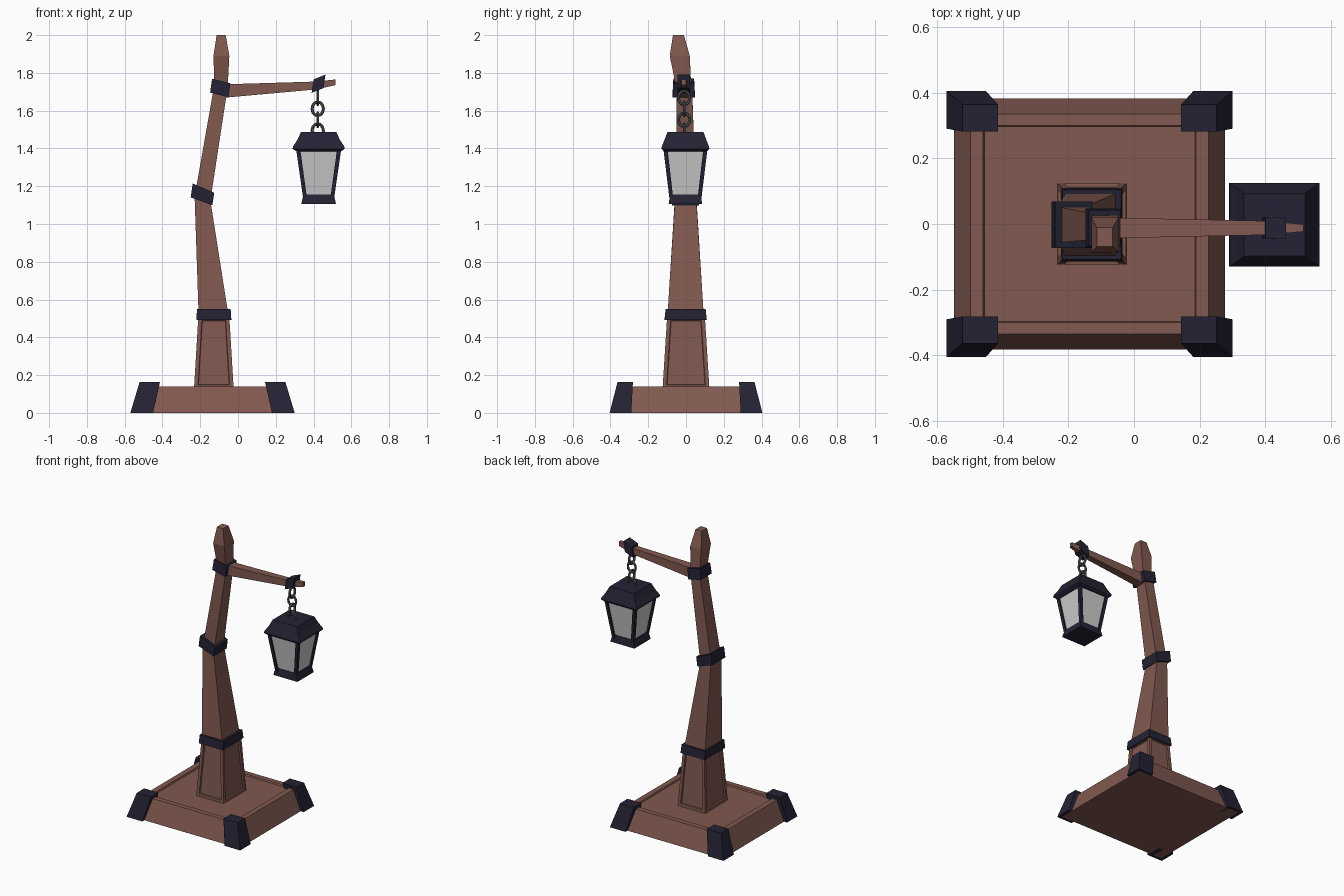
import bpy, bmesh
from math import sin, cos, radians, pi
from mathutils import Matrix

if "Cube" in bpy.data.objects:
    bpy.data.objects.remove(bpy.data.objects["Cube"])


def material(name, rgb):
    m = bpy.data.materials.new(name)
    m.diffuse_color = (*rgb, 1)
    m.use_nodes = True
    m.node_tree.nodes["Principled BSDF"].inputs["Base Color"].default_value = m.diffuse_color
    return m


WOOD = material("wood", (0.22, 0.10, 0.08))
IRON = material("dark_iron", (0.018, 0.016, 0.034))
STEEL = material("chain_steel", (0.09, 0.10, 0.10))


def finish(name, bm, mat):
    bmesh.ops.recalc_face_normals(bm, faces=bm.faces)
    me = bpy.data.meshes.new(name)
    bm.to_mesh(me)
    bm.free()
    ob = bpy.data.objects.new(name, me)
    bpy.context.collection.objects.link(ob)
    if mat:
        me.materials.append(mat)
    return ob


def loft(name, rings, mat, panel=None):
    """Skin rectangles (cx, cy, cz, half_a, half_y, tilt); tilt turns side a from x towards z."""
    bm = bmesh.new()
    loops = []
    for cx, cy, cz, ha, hy, tilt in rings:
        c, s = cos(radians(tilt)), sin(radians(tilt))
        loops.append([bm.verts.new((cx + a * ha * c, cy + b * hy, cz + a * ha * s))
                      for a, b in ((-1, -1), (1, -1), (1, 1), (-1, 1))])
    sides = []
    for lo, hi in zip(loops, loops[1:]):
        for i in range(4):
            j = (i + 1) % 4
            sides.append(bm.faces.new((lo[i], lo[j], hi[j], hi[i])))
    bm.faces.new(loops[0][::-1])
    bm.faces.new(loops[-1])
    bmesh.ops.recalc_face_normals(bm, faces=bm.faces)
    if panel:
        bmesh.ops.inset_individual(bm, faces=sides, thickness=panel[0], use_even_offset=True)
        bmesh.ops.inset_individual(bm, faces=sides, thickness=0.004, depth=-panel[1])
    return finish(name, bm, mat)


# Base with a shallow recessed top
BX = -0.135
loft("base", [(BX, 0, 0, 0.412, 0.382, 0), (BX, 0, 0.14, 0.362, 0.335, 0),
              (BX, 0, 0.14, 0.324, 0.3, 0), (BX, 0, 0.13, 0.32, 0.296, 0)], WOOD)

# Iron corner caps
for sx, nx in ((-1, "left"), (1, "right")):
    for sy, ny in ((-1, "front"), (1, "back")):
        loft(f"corner_cap_{ny}_{nx}",
             [(BX + sx * 0.375, sy * 0.347, 0, 0.06, 0.057, 0),
              (BX + sx * 0.332, sy * 0.322, 0.163, 0.054, 0.041, 0)], IRON)

# Post: panelled foot, crooked middle and upper lengths, finial
loft("post_foot", [(-0.128, 0, 0.128, 0.105, 0.124, 0),
                   (-0.128, 0, 0.51, 0.082, 0.1, 0)], WOOD, panel=(0.02, 0.01))
loft("post_middle", [(-0.128, -0.002, 0.5, 0.08, 0.097, 0),
                     (-0.189, -0.002, 1.145, 0.042, 0.056, -12)], WOOD)
loft("post_upper", [(-0.187, -0.002, 1.14, 0.043, 0.054, -14),
                    (-0.09, -0.008, 1.73, 0.036, 0.04, -12)], WOOD)
loft("finial", [(-0.09, -0.01, 1.71, 0.035, 0.038, -10),
                (-0.088, -0.033, 1.89, 0.042, 0.053, 0),
                (-0.089, -0.04, 2.0, 0.024, 0.029, 0)], WOOD)

# Iron bands around the post
loft("lower_band", [(-0.128, -0.002, 0.492, 0.093, 0.112, 0),
                    (-0.128, -0.002, 0.55, 0.089, 0.106, 0)], IRON)
loft("middle_band", [(-0.193, -0.002, 1.12, 0.061, 0.071, -20),
                     (-0.183, -0.002, 1.19, 0.062, 0.071, -23)], IRON)
loft("upper_band", [(-0.099, -0.012, 1.683, 0.05, 0.059, -14),
                    (-0.089, -0.012, 1.757, 0.05, 0.055, -14)], IRON)

# Tapering arm and the clamp near its tip
AY = -0.012
loft("arm", [(-0.09, AY, 1.703, 0.036, 0.032, 90), (0.41, AY, 1.733, 0.021, 0.021, 90),
             (0.515, AY, 1.75, 0.015, 0.011, 90)], WOOD)
loft("arm_clamp", [(0.395, AY, 1.73, 0.036, 0.034, 82),
                   (0.458, AY, 1.755, 0.036, 0.034, 82)], IRON)

# Chain of alternating oval links
LX, LY = 0.427, -0.003
for k in range(4):
    R, r, n, m = 0.03, 0.008, 12, 6
    bm = bmesh.new()
    v = [[bm.verts.new(((R + r * cos(q)) * cos(p), r * sin(q), (R * 1.22 + r * cos(q)) * sin(p)))
          for q in (2 * pi * j / m for j in range(m))]
         for p in (2 * pi * i / n for i in range(n))]
    for i in range(n):
        for j in range(m):
            a, b = (i + 1) % n, (j + 1) % m
            bm.faces.new((v[i][j], v[a][j], v[a][b], v[i][b]))
    turn = Matrix.Rotation(pi / 2 if k % 2 == 0 else 0, 4, "Z")
    bm.transform(Matrix.Translation((0.422, -0.01, 1.668 - 0.058 * k)) @ turn)
    finish(f"chain_link_{k + 1}", bm, STEEL)

# Lantern roof, glass and foot
loft("lantern_roof", [(LX, LY, 1.385, 0.118, 0.114, 0), (LX, LY, 1.398, 0.138, 0.127, 0),
                      (LX, LY, 1.41, 0.136, 0.125, 0), (LX, LY, 1.445, 0.113, 0.111, 0),
                      (LX, LY, 1.488, 0.093, 0.095, 0)], IRON)
loft("lantern_glass", [(LX, LY, 1.14, 0.072, 0.075, 0), (LX, LY, 1.4, 0.11, 0.108, 0)], None)
loft("lantern_foot", [(LX, LY, 1.105, 0.092, 0.089, 0), (LX, LY, 1.125, 0.088, 0.086, 0),
                      (LX, LY, 1.155, 0.08, 0.08, 0)], IRON)

# Lantern corner bars
for sx in (-1, 1):
    for sy in (-1, 1):
        loft(f"lantern_bar_{'left' if sx < 0 else 'right'}_{'front' if sy < 0 else 'back'}",
             [(LX + sx * 0.071, LY + sy * 0.074, 1.13, 0.01, 0.01, 0),
              (LX + sx * 0.109, LY + sy * 0.106, 1.4, 0.011, 0.011, 0)], IRON)
